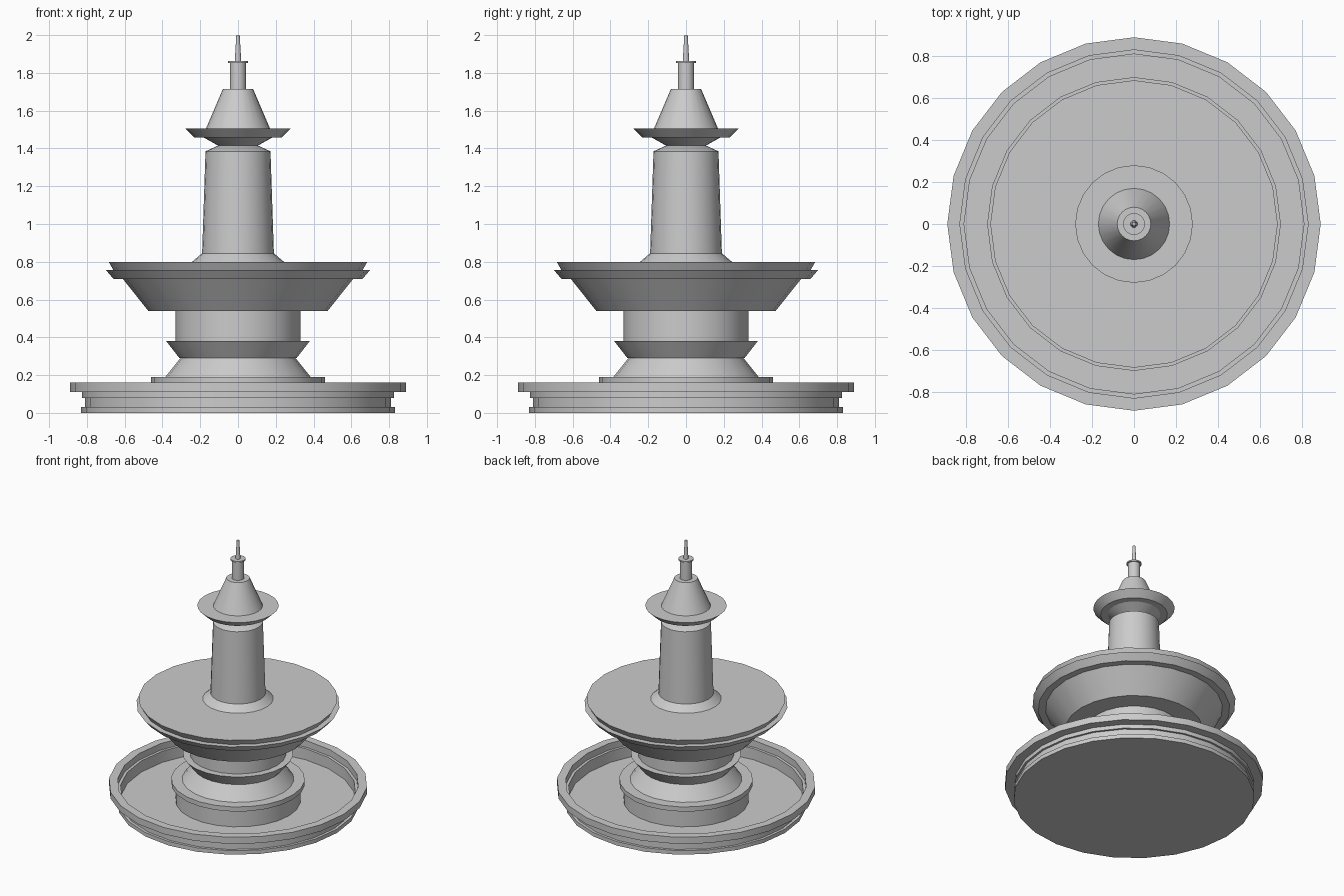
import bpy, bmesh, math

cube = bpy.data.objects.get("Cube")
if cube:
    bpy.data.objects.remove(cube, do_unlink=True)

SIDES = 24

stone = bpy.data.materials.new("grey_stone")
stone.use_nodes = True
GREY = (0.6, 0.6, 0.6, 1)
stone.diffuse_color = GREY
stone.node_tree.nodes["Principled BSDF"].inputs["Base Color"].default_value = GREY


def lathe(name, profile):
    """Turn (radius, height) points about z and close both ends with a cap."""
    bm = bmesh.new()
    rings = []
    for r, z in profile:
        rings.append([bm.verts.new((r * math.cos(math.tau * i / SIDES),
                                    r * math.sin(math.tau * i / SIDES), z))
                      for i in range(SIDES)])
    for low, high in zip(rings, rings[1:]):
        for i in range(SIDES):
            j = (i + 1) % SIDES
            bm.faces.new((low[i], low[j], high[j], high[i]))
    bm.faces.new(rings[0][::-1])
    bm.faces.new(rings[-1])
    bmesh.ops.recalc_face_normals(bm, faces=bm.faces)
    mesh = bpy.data.meshes.new(name)
    bm.to_mesh(mesh)
    bm.free()
    mesh.materials.append(stone)
    obj = bpy.data.objects.new(name, mesh)
    bpy.context.collection.objects.link(obj)
    bpy.ops.object.select_all(action="DESELECT")
    obj.select_set(True)
    bpy.context.view_layer.objects.active = obj
    bpy.ops.object.shade_smooth_by_angle(angle=math.radians(25))
    return obj


# Hollow ground basin: moulded outside, stepped rim inside, flat floor
lathe("lower_basin", [
    (0.83, 0), (0.83, 0.03), (0.81, 0.03), (0.81, 0.08), (0.825, 0.08),
    (0.825, 0.11), (0.89, 0.11), (0.89, 0.16), (0.83, 0.16), (0.83, 0.11),
    (0.81, 0.11), (0.81, 0.025)])

# Drum with a lip, standing on the basin floor
lathe("pedestal_drum", [(0.43, 0.02), (0.43, 0.155), (0.46, 0.155), (0.46, 0.19)])

# Tapered foot and flared collar
lathe("pedestal_foot", [(0.385, 0.19), (0.305, 0.29)])
lathe("pedestal_collar", [(0.31, 0.29), (0.38, 0.38)])
lathe("pedestal_column", [(0.33, 0.38), (0.33, 0.54)])

# Wide upper bowl with two flared bands
lathe("upper_bowl", [
    (0.475, 0.54), (0.61, 0.71), (0.66, 0.71), (0.70, 0.757),
    (0.66, 0.757), (0.685, 0.80)])

# Tower shaft with sloped foot and shoulder
lathe("tower_shaft", [(0.243, 0.80), (0.19, 0.845), (0.172, 1.385), (0.105, 1.415)])

# Small top dish
lathe("top_dish", [(0.105, 1.415), (0.18, 1.457), (0.23, 1.457), (0.28, 1.505)])

# Cone, neck, cap and spout
lathe("top_cone", [(0.17, 1.505), (0.08, 1.715)])
lathe("neck", [(0.043, 1.715), (0.043, 1.855)])
lathe("neck_cap", [(0.052, 1.853), (0.052, 1.863)])
lathe("spout", [(0.017, 1.863), (0.009, 2.0)])
